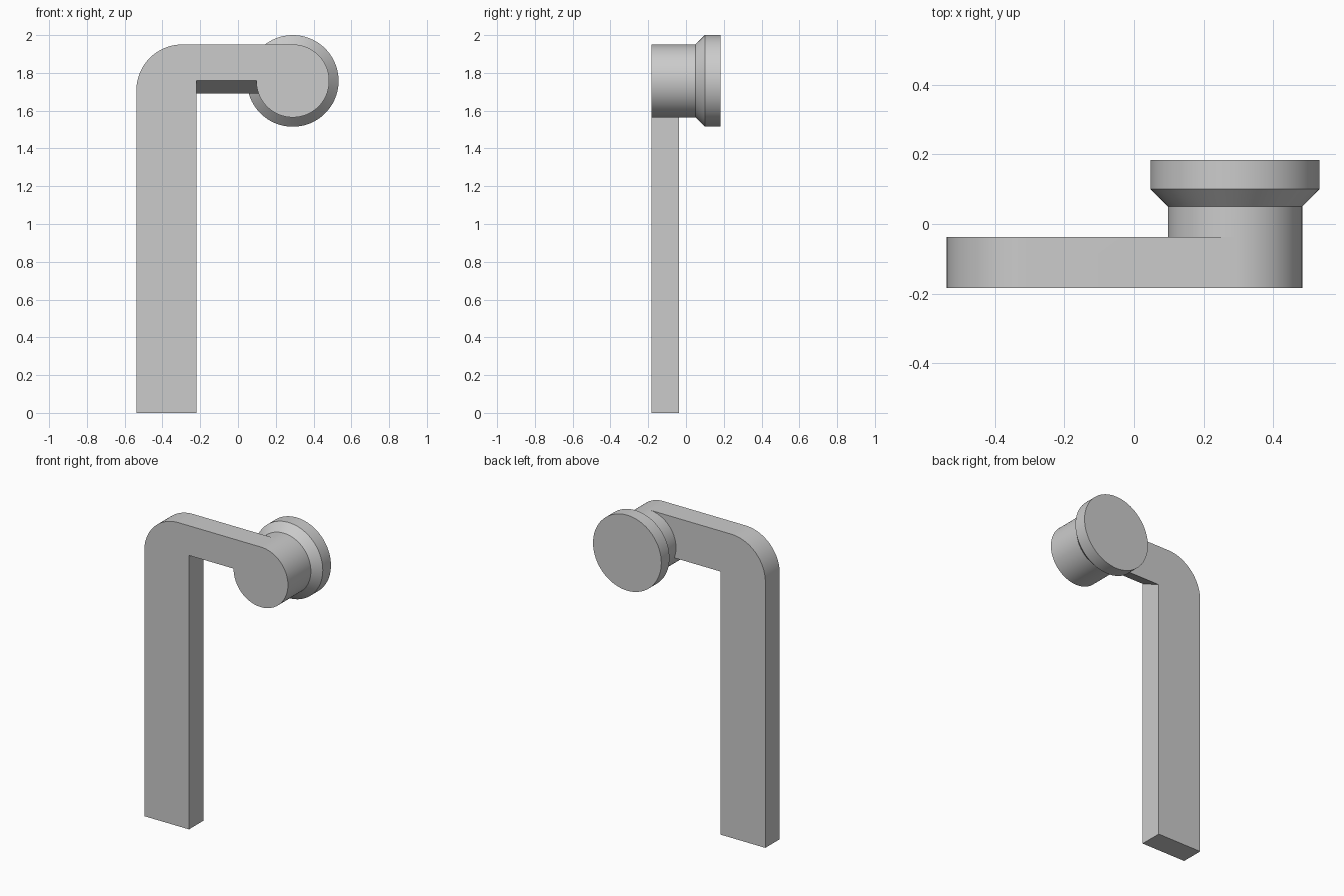
import bpy, bmesh, math
from mathutils import Matrix

cube = bpy.data.objects.get("Cube")
if cube:
    bpy.data.objects.remove(cube, do_unlink=True)

metal = bpy.data.materials.new("satin_grey")
metal.use_nodes = True
GREY = (0.6, 0.6, 0.6, 1)
metal.diffuse_color = GREY
metal.node_tree.nodes["Principled BSDF"].inputs["Base Color"].default_value = GREY

FRONT, BACK = -0.183, -0.037        # lever thickness
LEFT, INNER, HUB_X = -0.538, -0.22, 0.29
HUB_Z, HUB_R, ROSE_R = 1.7575, 0.193, 0.2425
TOP = HUB_Z + HUB_R
BEND = 0.243                        # outer bend radius


def make_object(name, bm):
    bmesh.ops.recalc_face_normals(bm, faces=bm.faces)
    mesh = bpy.data.meshes.new(name)
    bm.to_mesh(mesh)
    bm.free()
    mesh.materials.append(metal)
    obj = bpy.data.objects.new(name, mesh)
    bpy.context.collection.objects.link(obj)
    return obj


def loft(name, rings):
    """Join rings of points with side quads and cap both ends."""
    bm = bmesh.new()
    loops = [[bm.verts.new(p) for p in ring] for ring in rings]
    n = len(loops[0])
    for a, b in zip(loops, loops[1:]):
        for i in range(n):
            j = (i + 1) % n
            bm.faces.new((a[i], a[j], b[j], b[i]))
    bm.faces.new(loops[0])
    bm.faces.new(loops[-1])
    return make_object(name, bm)


def lever_outline(y, underside):
    pts = [(LEFT, 0), (INNER, 0), (INNER, underside), (HUB_X, underside), (HUB_X, TOP)]
    for i in range(25):
        a = math.pi / 2 * (1 + i / 24)
        pts.append((LEFT + BEND + BEND * math.cos(a), TOP - BEND + BEND * math.sin(a)))
    return [(x, y, z) for x, z in pts]


def circle(y, r, n=96):
    return [(HUB_X + r * math.cos(2 * math.pi * i / n), y,
             HUB_Z + r * math.sin(2 * math.pi * i / n)) for i in range(n)]


# Bent lever with an underside that slopes down to the back
lever = loft("lever_handle", [lever_outline(FRONT, 1.76), lever_outline(BACK, 1.69)])

# Round hub flaring into the mounting rose
hub = loft("hub_and_rose", [circle(FRONT, HUB_R), circle(0.05, HUB_R),
                            circle(0.10, ROSE_R), circle(0.183, ROSE_R)])

# Fuse the two into one solid
union = lever.modifiers.new("fuse_hub", 'BOOLEAN')
union.operation = 'UNION'
union.solver = 'EXACT'
union.object = hub
bpy.ops.object.select_all(action='DESELECT')
lever.select_set(True)
bpy.context.view_layer.objects.active = lever
bpy.ops.object.modifier_apply(modifier=union.name)
bpy.data.objects.remove(hub, do_unlink=True)
bpy.ops.object.shade_smooth_by_angle(angle=math.radians(30))
